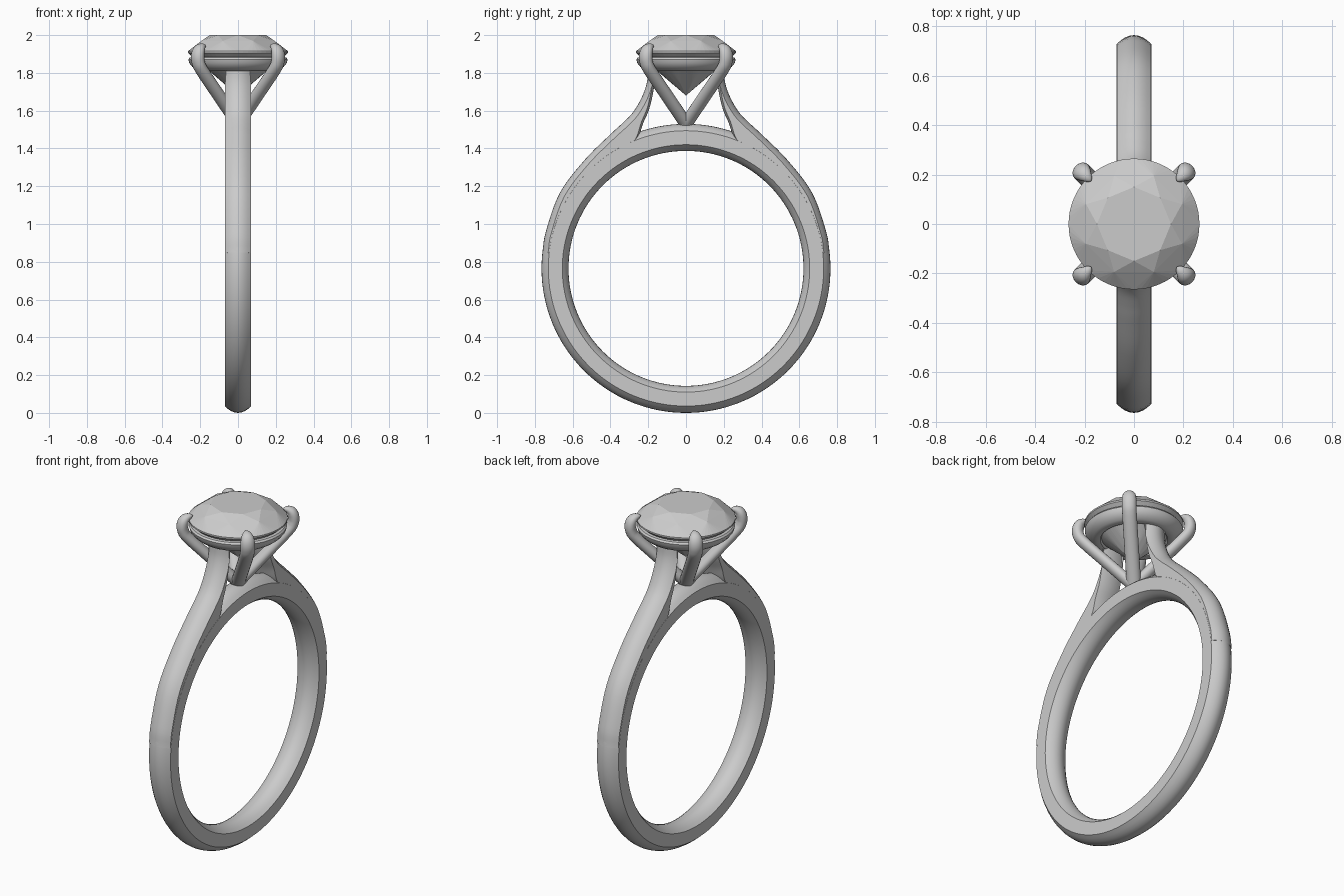
import bpy, bmesh, math
from math import sin, cos, pi
from mathutils import Vector

if "Cube" in bpy.data.objects:
    bpy.data.objects.remove(bpy.data.objects["Cube"])

CZ = 0.765      # height of the finger hole centre
HALF = 0.07     # half width of the band

grey = bpy.data.materials.new("plain grey")
grey.diffuse_color = (0.6, 0.6, 0.6, 1)
grey.use_nodes = True
grey.node_tree.nodes["Principled BSDF"].inputs["Base Color"].default_value = grey.diffuse_color


def finish(name, bm, angle=None):
    bmesh.ops.recalc_face_normals(bm, faces=bm.faces)
    mesh = bpy.data.meshes.new(name)
    bm.to_mesh(mesh)
    bm.free()
    ob = bpy.data.objects.new(name, mesh)
    bpy.context.collection.objects.link(ob)
    mesh.materials.append(grey)
    if angle:
        bpy.ops.object.select_all(action='DESELECT')
        ob.select_set(True)
        bpy.context.view_layer.objects.active = ob
        bpy.ops.object.shade_smooth_by_angle(angle=math.radians(angle))
    return ob


def loft(name, rings, closed=False, angle=35):
    """Skin a row of closed cross-sections."""
    bm = bmesh.new()
    vs = [[bm.verts.new(p) for p in ring] for ring in rings]
    n, m = len(vs), len(vs[0])
    for i in range(n if closed else n - 1):
        a, b = vs[i], vs[(i + 1) % n]
        for j in range(m):
            k = (j + 1) % m
            bm.faces.new((a[j], a[k], b[k], b[j]))
    if not closed:
        bm.faces.new(vs[0])
        bm.faces.new(vs[-1])
    return finish(name, bm, angle)


def spline(pts, steps):
    """Catmull-Rom interpolation through tuples of numbers."""
    pts = [Vector(p) for p in pts]
    ext = [2 * pts[0] - pts[1]] + pts + [2 * pts[-1] - pts[-2]]
    out = []
    for i in range(1, len(ext) - 2):
        a, b, c, d = ext[i - 1:i + 3]
        for s in range(steps):
            t = s / steps
            out.append(0.5 * (2 * b + (c - a) * t + (2 * a - 5 * b + 4 * c - d) * t * t
                              + (3 * b - a - 3 * c + d) * t ** 3))
    return out + [pts[-1]]


def band_section(outer, inner, drop_out, drop_in, w):
    """Flat-sided cross-section with domed outer and inner faces."""
    d = (outer - inner).normalized()
    us = [-1 + i / 4 for i in range(9)]
    top = [(u * w, outer - d * drop_out * u * u) for u in us]
    bot = [(u * w, inner + d * drop_in * u * u) for u in reversed(us)]
    return [(x, p.x, p.y) for x, p in top + bot]


# Band
rings = []
for i in range(128):
    a = 2 * pi * i / 128
    d = Vector((cos(a), sin(a)))
    c = Vector((0, CZ))
    rings.append(band_section(c + d * 0.765, c + d * 0.622, 0.036, 0.033, HALF))
loft("band", rings, closed=True)

# Shoulders sweeping up to the seat: outer y, z and inner y, z
shoulder = [(.760, .85, .66, .84), (.742, .96, .645, .93), (.668, 1.165, .57, 1.10),
            (.536, 1.34, .45, 1.25), (.40, 1.475, .33, 1.36), (.335, 1.535, .26, 1.44),
            (.286, 1.585, .228, 1.53), (.25, 1.64, .196, 1.605), (.222, 1.70, .176, 1.685),
            (.205, 1.76, .166, 1.755), (.20, 1.825, .165, 1.825)]
for name, s in (("front_shoulder", -1), ("back_shoulder", 1)):
    rings = []
    for p in spline(shoulder, 5):
        rings.append(band_section(Vector((s * p[0], p[1])), Vector((s * p[2], p[3])),
                                  0.03, 0.012, HALF - 0.0005))
    loft(name, rings)

# Seat ring under the stone
seat = [(.235, 1.885), (.255, 1.882), (.263, 1.872), (.258, 1.852), (.242, 1.832),
        (.222, 1.817), (.20, 1.81), (.18, 1.815), (.172, 1.83)]
loft("seat", [[(r * cos(2 * pi * i / 64), r * sin(2 * pi * i / 64), z) for r, z in seat]
              for i in range(64)], closed=True)

# Four prongs: offset along x and y, height, thickness factor
prong = [(.0, 1.53, 1), (.10, 1.678, 1), (.192, 1.815, 1), (.211, 1.86, 1),
         (.213, 1.895, 1), (.206, 1.922, .9), (.193, 1.937, .65), (.18, 1.942, .35),
         (.174, 1.941, .08)]
path = spline(prong, 4)
for q in range(4):
    ang = pi / 4 + q * pi / 2
    out = Vector((cos(ang), sin(ang), 0))
    side = Vector((-sin(ang), cos(ang), 0))
    pos = [out * (p[0] * math.sqrt(2)) + Vector((0, 0, p[1])) for p in path]
    rings = []
    for i, p in enumerate(path):
        t = (pos[min(i + 1, len(pos) - 1)] - pos[max(i - 1, 0)]).normalized()
        nrm = t.cross(side)
        f = p[2]
        rings.append([pos[i] + side * (.039 * f * cos(2 * pi * k / 20))
                      + nrm * (.031 * f * sin(2 * pi * k / 20)) for k in range(20)])
    loft("prong_%d" % (q + 1), rings, angle=50)


# Brilliant-cut stone as the hull of its facet corners
def circle(n, r, z, turn=0.0):
    return [(r * cos(2 * pi * (i + turn) / n), r * sin(2 * pi * (i + turn) / n), z)
            for i in range(n)]


bm = bmesh.new()
corners = (circle(8, .15, 2.0) + circle(8, .21, 1.969, .5) + circle(64, .265, 1.915)
           + circle(64, .265, 1.906) + circle(8, .075, 1.741, .5) + [(0, 0, 1.68)])
for c in corners:
    bm.verts.new(c)
hull = bmesh.ops.convex_hull(bm, input=bm.verts)
loose = [v for v in bm.verts if not v.link_faces]
bmesh.ops.delete(bm, geom=loose, context='VERTS')
finish("stone", bm)
